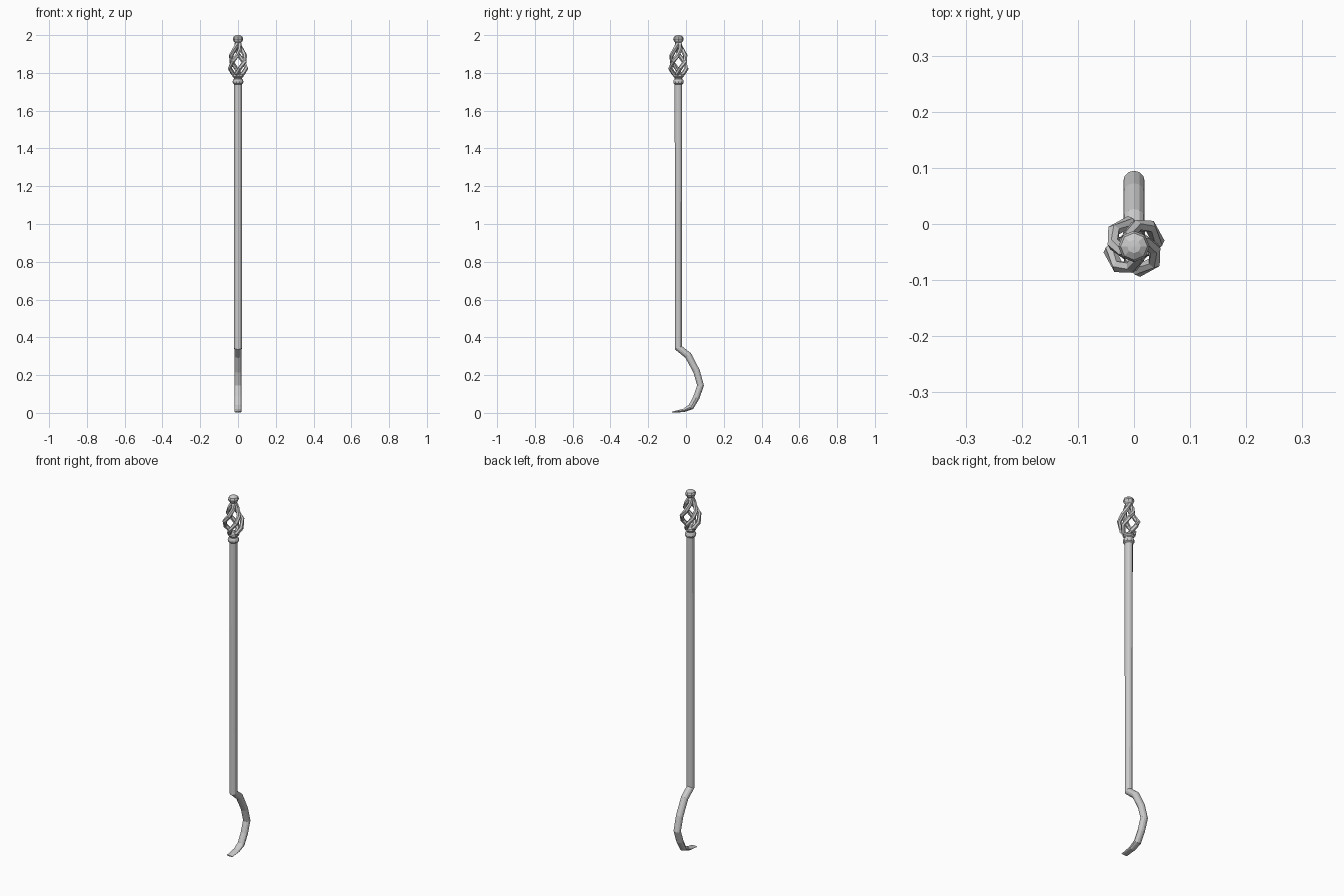
import bpy, bmesh, math
from mathutils import Vector

if "Cube" in bpy.data.objects:
    bpy.data.objects.remove(bpy.data.objects["Cube"])

CY = -0.04  # shaft axis offset in y


def make_object(name, bm):
    bmesh.ops.recalc_face_normals(bm, faces=bm.faces)
    me = bpy.data.meshes.new(name)
    bm.to_mesh(me)
    bm.free()
    ob = bpy.data.objects.new(name, me)
    bpy.context.collection.objects.link(ob)
    return ob


def skin(name, rings):
    """Join equal-length rings of points into a capped flat-faced tube."""
    bm = bmesh.new()
    loops = [[bm.verts.new(p) for p in ring] for ring in rings]
    n = len(loops[0])
    for a, b in zip(loops, loops[1:]):
        for i in range(n):
            j = (i + 1) % n
            bm.faces.new((a[i], a[j], b[j], b[i]))
    bm.faces.new(loops[0])
    bm.faces.new(loops[-1])
    return make_object(name, bm)


def sweep(name, path, sides_vec, sizes, n):
    """Elliptical section along a path; sides_vec fixes the section's width axis."""
    rings = []
    for k, p in enumerate(path):
        before = (p - path[k - 1]).normalized() if k > 0 else Vector()
        after = (path[k + 1] - p).normalized() if k < len(path) - 1 else Vector()
        t = (before + after).normalized()
        u = sides_vec[k]
        u = (u - t * u.dot(t)).normalized()
        v = t.cross(u)
        w, h = sizes[k]
        rings.append([p + u * w * math.cos(2 * math.pi * i / n)
                      + v * h * math.sin(2 * math.pi * i / n) for i in range(n)])
    return skin(name, rings)


def lathe(name, profile, n):
    skin(name, [[Vector((r * math.cos(2 * math.pi * i / n),
                         CY + r * math.sin(2 * math.pi * i / n), z))
                 for i in range(n)] for r, z in profile])


# Straight shaft running into the curved hook with a flattened tip: y, z, width, thickness
rod = [(CY, 1.75, .020, .020), (CY, .345, .020, .020), (.012, .303, .019, .019),
       (.056, .22, .019, .018), (.077, .145, .019, .018), (.055, .082, .019, .017),
       (.027, .032, .019, .016), (-.012, .013, .019, .009), (-.073, .004, .018, .003)]
hook = sweep("shaft_and_hook", [Vector((0, y, z)) for y, z, w, h in rod],
             [Vector((1, 0, 0))] * len(rod), [(w, h) for y, z, w, h in rod], 12)

# Double collar under the basket
lathe("collar", [(.019, 1.738), (.027, 1.744), (.029, 1.754), (.026, 1.764), (.021, 1.768),
                 (.022, 1.774), (.030, 1.781), (.028, 1.791), (.015, 1.798)], 10)

# Four twisted basket bars: centre radius, z
bar = [(.010, 1.787), (.028, 1.798), (.044, 1.824), (.046, 1.862),
       (.036, 1.893), (.020, 1.928), (.008, 1.956)]
for b in range(4):
    path, radial = [], []
    for r, z in bar:
        a = math.radians(90 * b - 28) + math.pi * (z - 1.785) / .173
        d = Vector((math.cos(a), math.sin(a), 0))
        path.append(Vector((0, CY, z)) + d * r)
        radial.append(d if r > .03 else d + Vector((0, 0, 1 if z > 1.85 else -1)))
    sweep("basket_bar_%d" % (b + 1), path, radial, [(.0115, .0115)] * len(bar), 6)

# Finial knob with a short neck
lathe("finial_knob", [(.012, 1.942), (.018, 1.95), (.017, 1.96), (.024, 1.968), (.028, 1.979),
                      (.024, 1.991), (.012, 1.999), (.002, 2.0)], 8)
